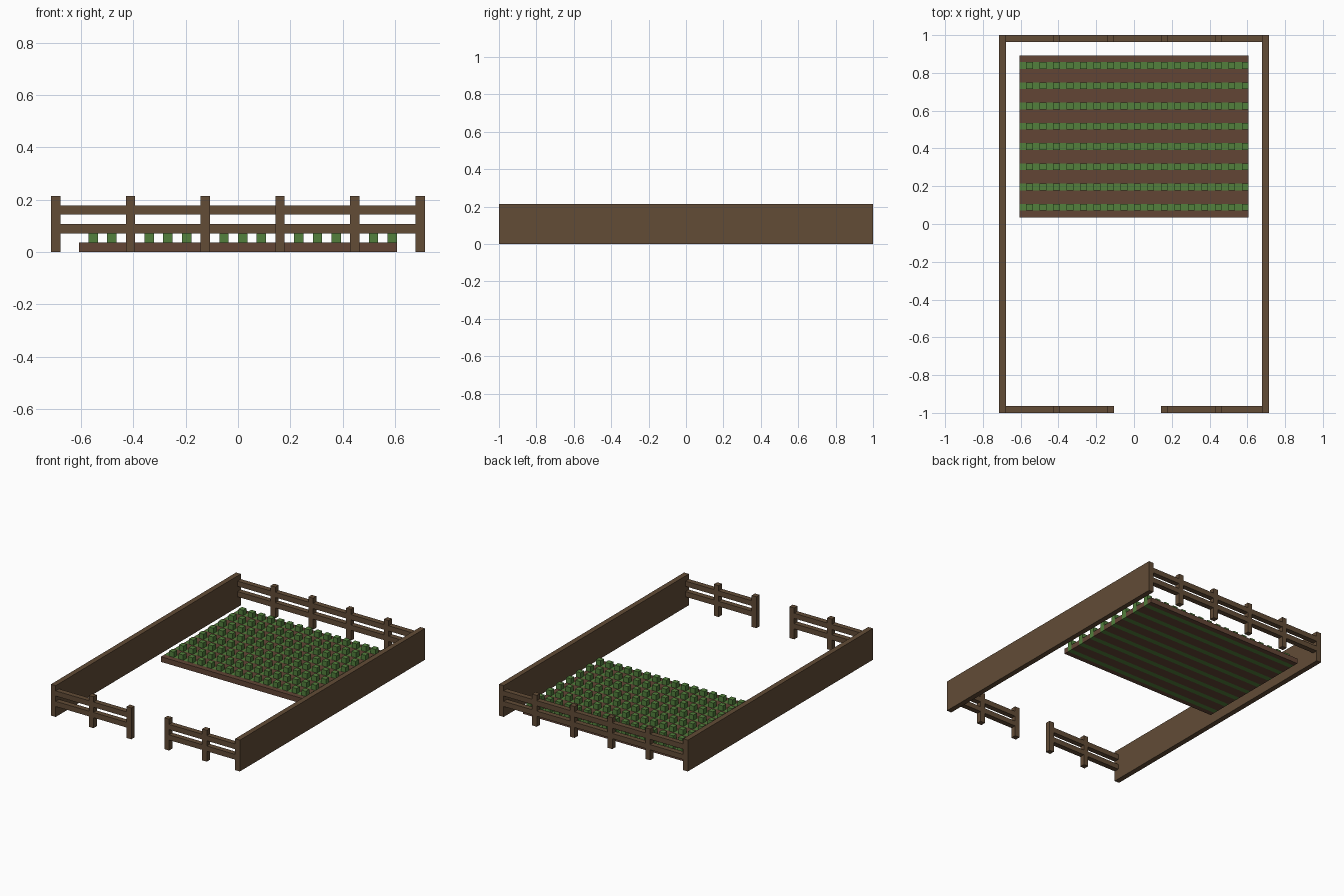
import bpy
import bmesh

U = 2 / 56  # one block of the model's grid

cube = bpy.data.objects.get("Cube")
if cube:
    bpy.data.objects.remove(cube, do_unlink=True)


def make_material(name, color):
    mat = bpy.data.materials.new(name)
    mat.use_nodes = True
    mat.diffuse_color = color
    mat.node_tree.nodes["Principled BSDF"].inputs["Base Color"].default_value = color
    return mat


wood = make_material("brown wood", (0.122, 0.072, 0.037, 1))
soil = make_material("reddish soil", (0.122, 0.06, 0.036, 1))
leaf = make_material("leaf green", (0.084, 0.215, 0.045, 1))


def add_boxes(name, mat, boxes):
    """Build one object from (x0, x1, y0, y1, z0, z1) boxes in grid blocks."""
    bm = bmesh.new()
    for x0, x1, y0, y1, z0, z1 in boxes:
        for v in bmesh.ops.create_cube(bm, size=1)["verts"]:
            v.co.x = (x1 if v.co.x > 0 else x0) * U
            v.co.y = (y1 if v.co.y > 0 else y0) * U
            v.co.z = (z1 if v.co.z > 0 else z0) * U
    mesh = bpy.data.meshes.new(name)
    bm.to_mesh(mesh)
    bm.free()
    mesh.materials.append(mat)
    obj = bpy.data.objects.new(name, mesh)
    bpy.context.collection.objects.link(obj)


def add_fence(name, y, post_xs, spans):
    """Posts with two rails across each span."""
    add_boxes(name + "_posts", wood, [(x, x + 1, y, y + 1, 0, 6) for x in post_xs])
    add_boxes(name + "_rails", wood,
              [(a, b, y, y + 1, z, z + 1) for a, b in spans for z in (2, 4)])


# Solid side walls
add_boxes("left_wall", wood, [(19, 20, -28, 28, 0, 6)])
add_boxes("right_wall", wood, [(-20, -19, -28, 28, 0, 6)])

# Back fence, and front fence with a gateway
posts = [-12, -4, 4, 12]
ends = [-20] + posts + [19]
bays = [(a + 1, b) for a, b in zip(ends, ends[1:])]
add_fence("back_fence", 27, posts, bays)
add_fence("front_fence", -28, posts, [b for b in bays if b[0] != -3])

# Garden bed: planted strips with soil between them
rows = range(2, 24, 3)
edges = [1] + [e for y in rows for e in (y, y + 1)] + [25]
add_boxes("soil_strips", soil,
          [(-17, 17, a, b, 0, 1) for a, b in zip(edges[::2], edges[1::2])])
add_boxes("planted_strips", leaf, [(-17, 17, y, y + 1, 0, 1) for y in rows])

# Crops standing on every second block of each strip
add_boxes("crops", leaf,
          [(x, x + 1, y, y + 1, 1, 2) for y in rows for x in range(-16, 17, 2)])
